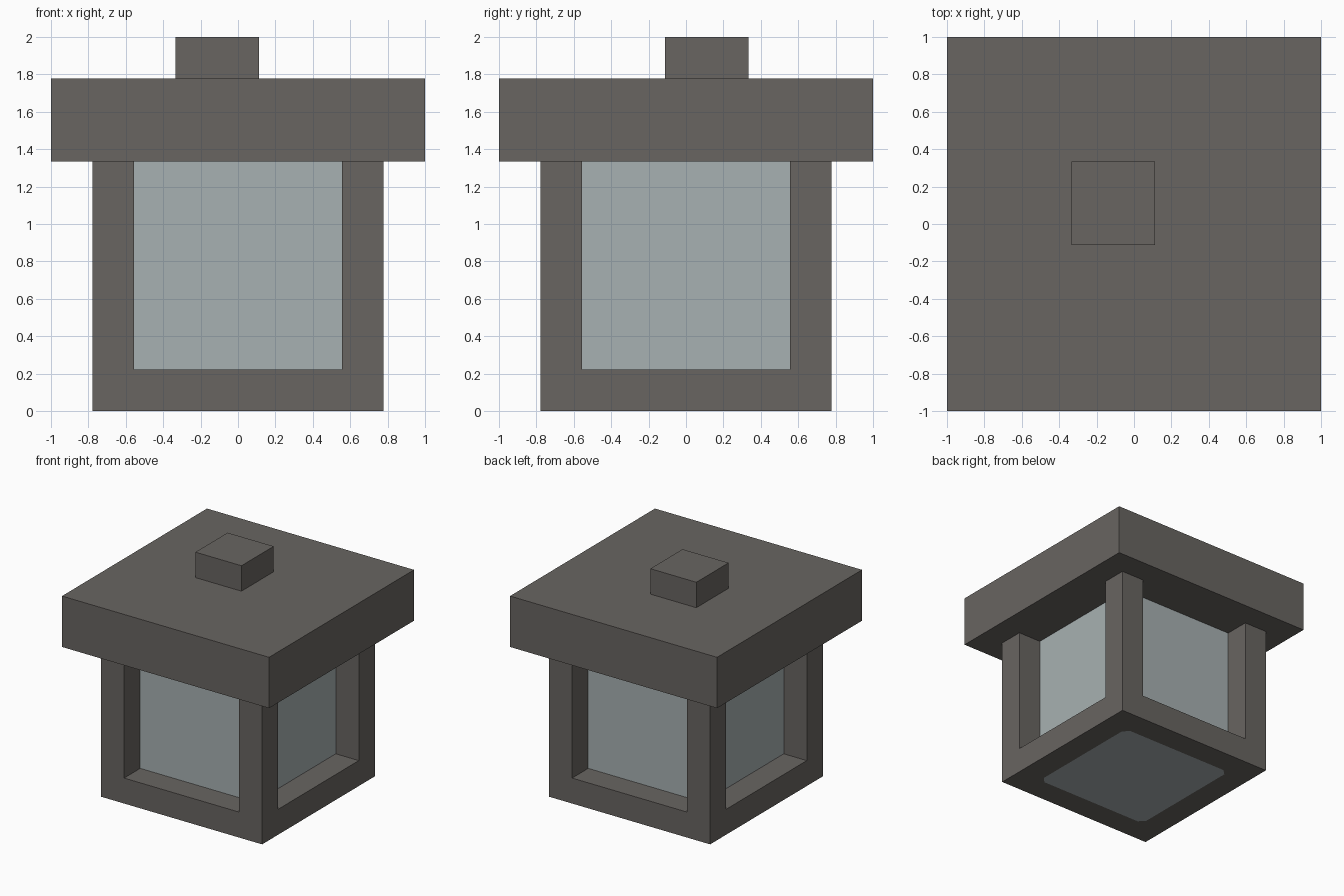
import bpy
import bmesh
from mathutils import Vector

if "Cube" in bpy.data.objects:
    bpy.data.objects.remove(bpy.data.objects["Cube"], do_unlink=True)

U = 2 / 9                       # every size is a multiple of this unit
OUTER, INNER = 3.5 * U, 2.5 * U  # half widths of the frame and its openings


def material(name, rgb):
    mat = bpy.data.materials.new(name)
    mat.use_nodes = True
    mat.diffuse_color = (*rgb, 1)
    mat.node_tree.nodes["Principled BSDF"].inputs["Base Color"].default_value = (*rgb, 1)
    return mat


stone = material("dark stone", (0.14, 0.13, 0.12))
glass = material("pale glass", (0.39, 0.44, 0.445))


def add_object(name, bm, *mats):
    bmesh.ops.recalc_face_normals(bm, faces=bm.faces[:])
    mesh = bpy.data.meshes.new(name)
    bm.to_mesh(mesh)
    bm.free()
    for mat in mats:
        mesh.materials.append(mat)
    obj = bpy.data.objects.new(name, mesh)
    bpy.context.collection.objects.link(obj)
    return obj


def box(name, low, high, mat):
    """Box between two corners given in units."""
    low, high = Vector(low) * U, Vector(high) * U
    bm = bmesh.new()
    bmesh.ops.create_cube(bm, size=1)
    for v in bm.verts:
        v.co = (low + high) / 2 + v.co * (high - low)
    return add_object(name, bm, mat)


def extrude_up(bm, faces, height, keep=False):
    result = bmesh.ops.extrude_face_region(bm, geom=faces, use_keep_orig=keep)
    verts = [g for g in result["geom"] if isinstance(g, bmesh.types.BMVert)]
    bmesh.ops.translate(bm, verts=verts, vec=(0, 0, height))
    return [g for g in result["geom"] if isinstance(g, bmesh.types.BMFace)]


# Frame: base slab with four corner posts and a clipped glass panel underneath
bm = bmesh.new()
bmesh.ops.create_grid(bm, x_segments=3, y_segments=3, size=OUTER)
for v in bm.verts:
    for axis in (0, 1):
        if abs(v.co[axis]) < OUTER * 0.9:
            v.co[axis] = INNER if v.co[axis] > 0 else -INNER
top = extrude_up(bm, bm.faces[:], U, keep=True)
corners = [f for f in top
           if min(abs(f.calc_center_median().x), abs(f.calc_center_median().y)) > INNER]
for face in corners:
    extrude_up(bm, [face], 5 * U)
panel = min(bm.faces, key=lambda f: f.calc_center_median().length)
panel.material_index = 1
bmesh.ops.bevel(bm, geom=panel.verts[:], offset=0.05, segments=1,
                affect='VERTICES', material=0)
add_object("frame", bm, stone, glass)

# Glass core, roof slab and off-centre cap
box("glass_core", (-2.5, -2.5, 1), (2.5, 2.5, 6), glass)
box("roof", (-4.5, -4.5, 6), (4.5, 4.5, 8), stone)
box("roof_cap", (-1.5, -0.5, 8), (0.5, 1.5, 9), stone)
